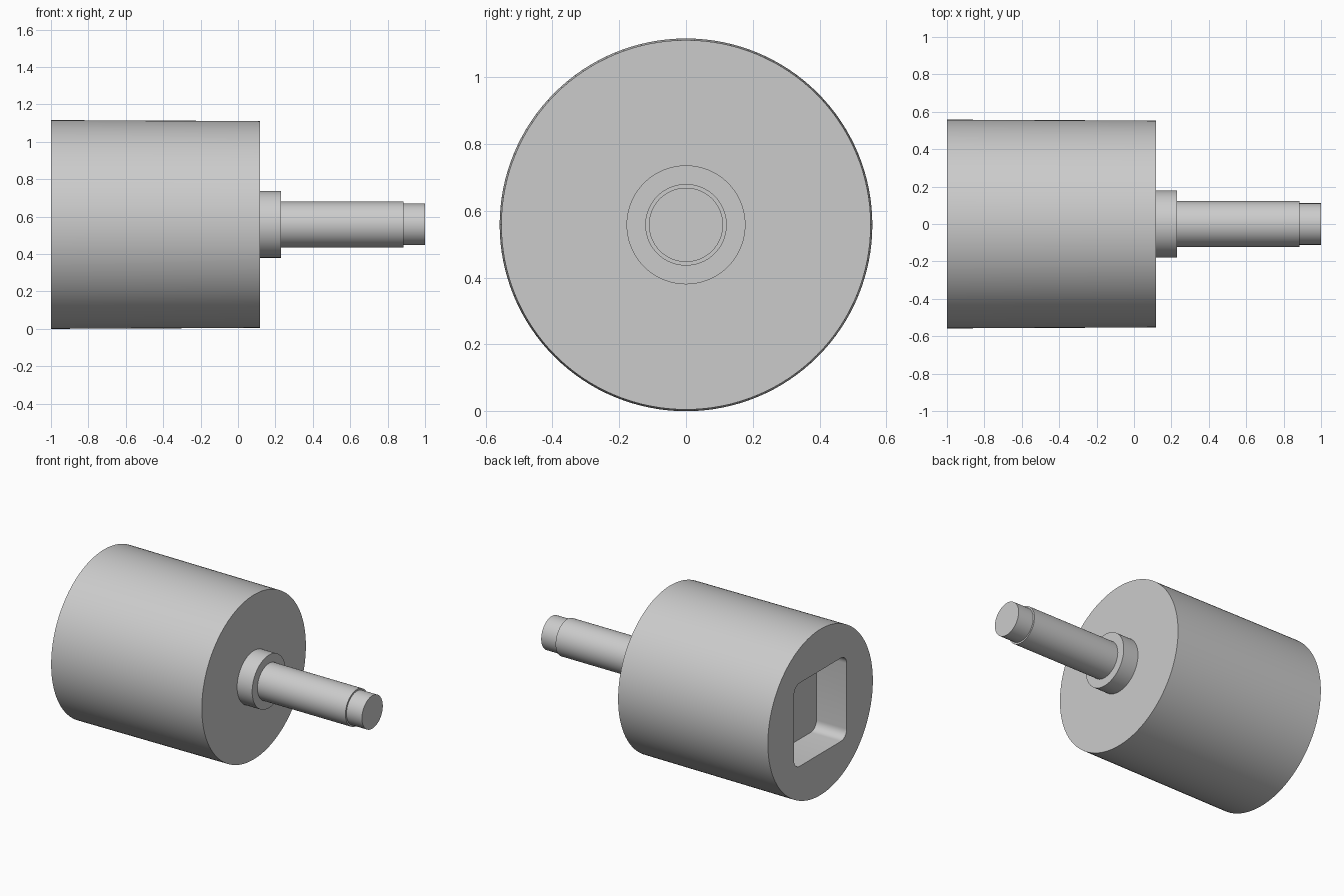
import bpy, bmesh, math
from mathutils import Matrix

default_cube = bpy.data.objects.get("Cube")
if default_cube:
    bpy.data.objects.remove(default_cube, do_unlink=True)

AXIS_Z = 0.558   # height of the turning axis
SEGMENTS = 128

grey = bpy.data.materials.new("plain_grey")
grey.use_nodes = True
grey.diffuse_color = (0.6, 0.6, 0.6, 1)
grey.node_tree.nodes["Principled BSDF"].inputs["Base Color"].default_value = (0.6, 0.6, 0.6, 1)


def add_object(name, bm):
    mesh = bpy.data.meshes.new(name)
    bm.to_mesh(mesh)
    bm.free()
    mesh.materials.append(grey)
    obj = bpy.data.objects.new(name, mesh)
    bpy.context.collection.objects.link(obj)
    return obj


def select_only(obj):
    bpy.ops.object.select_all(action='DESELECT')
    obj.select_set(True)
    bpy.context.view_layer.objects.active = obj


def turned_part(name, start, end, radius_start, radius_end):
    """Capped cylinder or slight cone lying along x."""
    bm = bmesh.new()
    place = Matrix.Translation(((start + end) / 2, 0, AXIS_Z)) @ Matrix.Rotation(math.pi / 2, 4, 'Y')
    bmesh.ops.create_cone(bm, cap_ends=True, segments=SEGMENTS, radius1=radius_start,
                          radius2=radius_end, depth=end - start, matrix=place)
    return add_object(name, bm)


def socket_cutter(start, end, size, corner):
    """Square bar along x with rounded long edges."""
    bm = bmesh.new()
    place = Matrix.Translation(((start + end) / 2, 0, AXIS_Z)) @ Matrix.Diagonal((end - start, size, size, 1))
    bmesh.ops.create_cube(bm, size=1, matrix=place)
    long_edges = [e for e in bm.edges if abs(e.verts[0].co.x - e.verts[1].co.x) > 0.01]
    bmesh.ops.bevel(bm, geom=long_edges, offset=corner, offset_type='OFFSET',
                    segments=8, profile=0.5, affect='EDGES')
    return add_object("socket_cutter", bm)


# Slightly tapered drum
body = turned_part("body", -1, 0.118, 0.558, 0.553)

# Square blind socket in the end of the drum
cutter = socket_cutter(-1.1, -0.775, 0.56, 0.06)
cutter.hide_render = True
cut = body.modifiers.new("socket", 'BOOLEAN')
cut.operation = 'DIFFERENCE'
cut.solver = 'EXACT'
cut.object = cutter
select_only(body)
bpy.ops.object.modifier_apply(modifier=cut.name)
bpy.data.objects.remove(cutter, do_unlink=True)

# Stepped spindle, each step seated a little inside the one before
collar = turned_part("collar", 0.09, 0.23, 0.178, 0.178)
shaft = turned_part("shaft", 0.2, 0.885, 0.122, 0.122)
tip = turned_part("shaft_tip", 0.86, 1, 0.111, 0.111)

for part in (body, collar, shaft, tip):
    select_only(part)
    bpy.ops.object.shade_smooth_by_angle(angle=math.radians(30))
